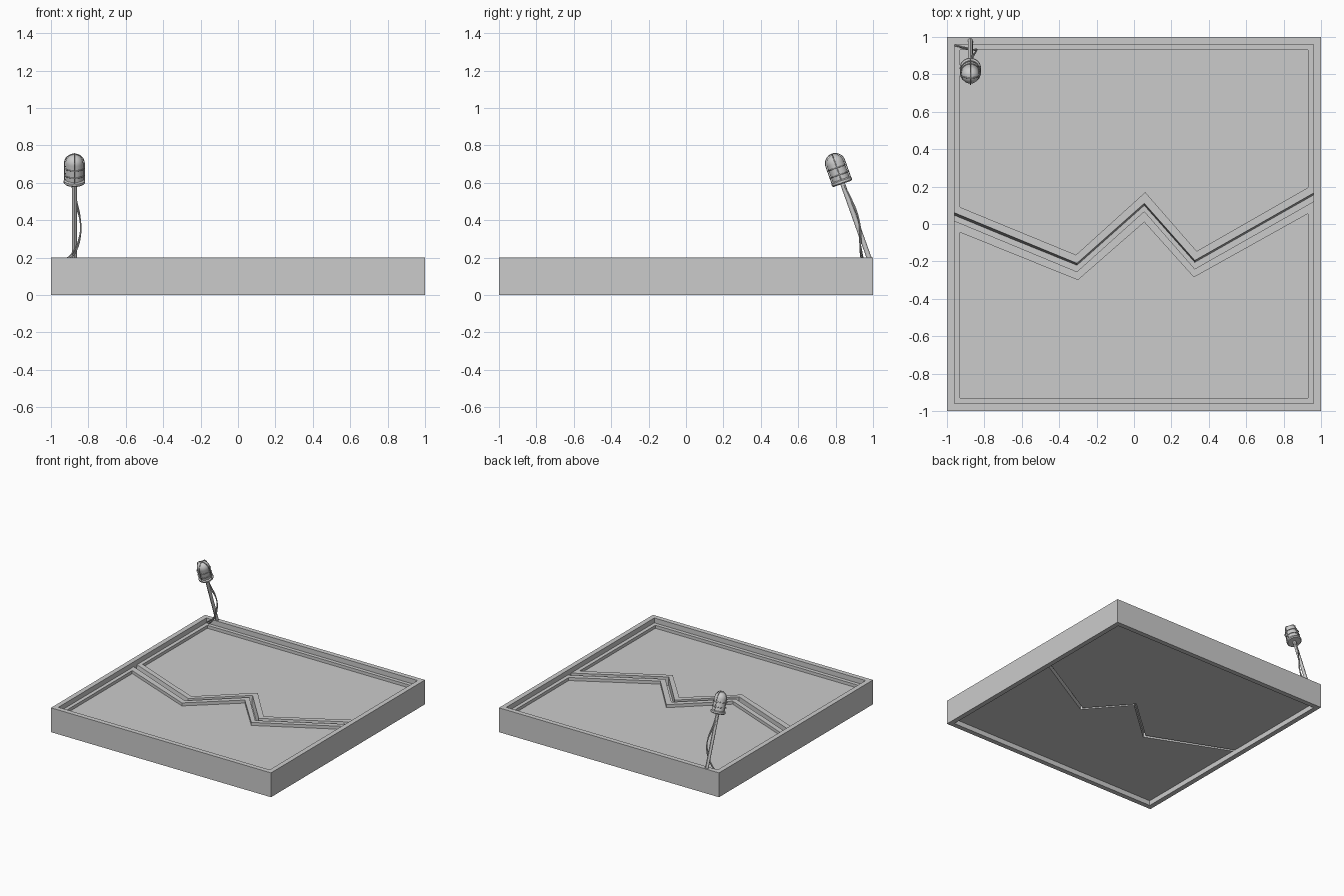
import bpy, bmesh, math
from mathutils import Matrix, Vector

if "Cube" in bpy.data.objects:
    bpy.data.objects.remove(bpy.data.objects["Cube"])


def loft(name, rings, closed=False):
    """Skin between matching closed rings; cap both ends or close the loop."""
    bm = bmesh.new()
    vs = [[bm.verts.new(p) for p in ring] for ring in rings]
    n = len(vs[0])
    pairs = list(zip(vs, vs[1:])) + ([(vs[-1], vs[0])] if closed else [])
    for a, b in pairs:
        for i in range(n):
            j = (i + 1) % n
            bm.faces.new((a[i], a[j], b[j], b[i]))
    if not closed:
        bm.faces.new(vs[0])
        bm.faces.new(vs[-1])
    bmesh.ops.recalc_face_normals(bm, faces=bm.faces)
    me = bpy.data.meshes.new(name)
    bm.to_mesh(me)
    bm.free()
    ob = bpy.data.objects.new(name, me)
    bpy.context.collection.objects.link(ob)
    return ob


def at(pts, z):
    return [(x, y, z) for x, y in pts]


def square(r, z):
    return [(-r, -r, z), (r, -r, z), (r, r, z), (-r, r, z)]


def circle(r, z, n=24):
    return [(r * math.cos(2 * math.pi * i / n), r * math.sin(2 * math.pi * i / n), z)
            for i in range(n)]


def smooth(ob):
    bpy.ops.object.select_all(action='DESELECT')
    ob.select_set(True)
    bpy.context.view_layer.objects.active = ob
    bpy.ops.object.shade_smooth_by_angle()
    return ob


def wire(name, pts, r, cyclic=False, spline='POLY'):
    cu = bpy.data.curves.new(name, 'CURVE')
    cu.dimensions = '3D'
    cu.bevel_depth = r
    cu.bevel_resolution = 1
    cu.use_fill_caps = True
    if spline == 'BEZIER':
        s = cu.splines.new('BEZIER')
        s.bezier_points.add(len(pts) - 1)
        for b, p in zip(s.bezier_points, pts):
            b.co = p
            b.handle_left_type = b.handle_right_type = 'AUTO'
        s.resolution_u = 8
    else:
        s = cu.splines.new('POLY')
        s.points.add(len(pts) - 1)
        for b, p in zip(s.points, pts):
            b.co = (*p, 1)
    s.use_cyclic_u = cyclic
    ob = bpy.data.objects.new(name, cu)
    bpy.context.collection.objects.link(ob)
    return ob


# Square rim, open above and below
R, RI, RP = 1.0, 0.96, 0.93
loft("rim", [square(R, 0), square(R, .2), square(RI, .2), square(RI, 0)], closed=True)

# Zigzag crack lines, from the back panel to the front panel
back_lip = [(-RP, .09), (-.31, -.165), (.06, .17), (.335, -.145), (RP, .195)]
back_edge = [(-RI, .06), (-.305, -.21), (.055, .11), (.325, -.195), (RI, .165)]
back_foot = [(-RI, .037), (-.305, -.228), (.055, .092), (.325, -.212), (RI, .148)]
front_edge = [(-RI, .017), (-.305, -.255), (.055, .068), (.325, -.24), (RI, .12)]
front_lip = [(-RP, -.045), (-.3, -.3), (.055, .01), (.32, -.285), (RP, .055)]


def close_line(line, r, side):
    return line + [(r, side * r), (-r, side * r)]


# Two broken panels, each with a raised lip round a sunken face
Z_UNDER, Z_LIP, Z_FACE = .04, .16, .135
for name, foot, edge, lip, side in (
        ("back_panel", back_foot, back_edge, back_lip, 1),
        ("front_panel", front_edge, front_edge, front_lip, -1)):
    loft(name, [at(close_line(foot, RI, side), Z_UNDER),
                at(close_line(edge, RI, side), Z_LIP),
                at(close_line(lip, RP, side), Z_LIP),
                at(close_line(lip, RP, side), Z_FACE)])

# Floor of the crack
strip = back_edge + front_edge[::-1]
loft("crack_floor", [at(strip, .08), at(strip, .09)])

# Leaning post
foot, head = Vector((-.875, .98, .195)), Vector((-.875, .832, .61))
axis = head - foot
post = loft("post", [circle(.013, 0, 12), circle(.013, axis.length, 12)])
post.matrix_world = Matrix.Translation(foot) @ axis.to_track_quat('Z', 'Y').to_matrix().to_4x4()
smooth(post)

# Lamp, built upright and then tilted onto the post
tilt = Matrix.Translation((-.875, .835, .6)) @ Matrix.Rotation(math.radians(19.5), 4, 'X')


def dome(r, straight, steps=8):
    return [(r * math.cos(a), straight + r * math.sin(a))
            for a in [i * math.pi / 2 / steps for i in range(steps + 1)]]


base = loft("lamp_base", [circle(.05, -.006), circle(.057, 0), circle(.057, .012),
                          circle(.048, .018)])
bulb_profile = [(.048, .015)] + dome(.048, .11)[:-1] + [(.003, .158)]
bulb = loft("lamp_bulb", [circle(r, z) for r, z in bulb_profile])
for ob in (base, bulb):
    ob.matrix_world = tilt
    smooth(ob)

# Wire cage round the bulb
half = [(.053, .005)] + dome(.053, .11)
for k in range(2):
    c, s = math.cos(k * math.pi / 2), math.sin(k * math.pi / 2)
    pts = [(r * c, r * s, z) for r, z in half]
    pts += [(-r * c, -r * s, z) for r, z in half[-2::-1]]
    wire("cage_rib", pts, .003).matrix_world = tilt
for z in (.045, .085):
    wire("cage_ring", circle(.053, z), .003, cyclic=True).matrix_world = tilt

# Two slack cables from the lamp to the floor
wire("cable_left", [(-.888, .842, .59), (-.872, .885, .5), (-.842, .928, .38),
                    (-.85, .928, .3), (-.885, .94, .225), (-.955, .953, .165)],
     .004, spline='BEZIER')
wire("cable_right", [(-.865, .842, .59), (-.866, .88, .52), (-.846, .92, .42),
                     (-.843, .935, .32), (-.87, .932, .23), (-.93, .945, .165)],
     .004, spline='BEZIER')
